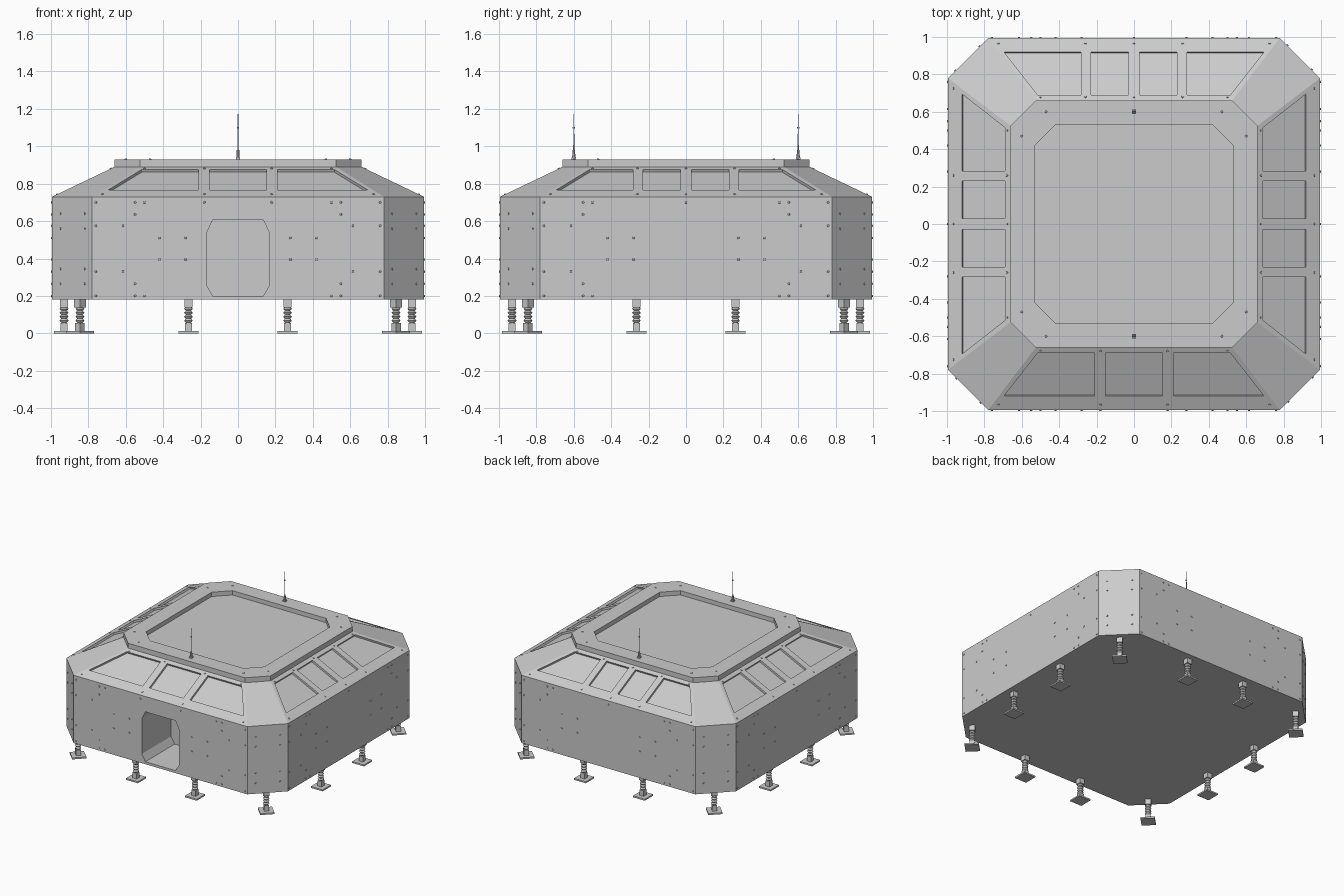
import bpy, bmesh, math
from mathutils import Matrix, Vector

cube = bpy.data.objects.get("Cube")
if cube:
    bpy.data.objects.remove(cube, do_unlink=True)

GREY = (0.6, 0.6, 0.6, 1)
mat = bpy.data.materials.new("panel grey")
mat.use_nodes = True
mat.diffuse_color = GREY
mat.node_tree.nodes["Principled BSDF"].inputs["Base Color"].default_value = GREY

# Main sizes: half width and half length of the straight edge
WALL, WALL_CUT = 0.995, 0.78
RIM, RIM_CUT = 0.66, 0.525
FLOOR, EAVE, SHOULDER, ROOF = 0.18, 0.73, 0.89, 0.93
SLOPE = (SHOULDER - EAVE) / (WALL - RIM)
SLOPE_NORMAL = Vector((0, -SLOPE, 1)).normalized()


def finish(name, bm):
    bmesh.ops.recalc_face_normals(bm, faces=bm.faces)
    mesh = bpy.data.meshes.new(name)
    bm.to_mesh(mesh)
    bm.free()
    mesh.materials.append(mat)
    ob = bpy.data.objects.new(name, mesh)
    bpy.context.collection.objects.link(ob)
    return ob


def octagon(half, cut, z):
    quarter = [Vector((-cut, -half, z)), Vector((cut, -half, z))]
    return [Matrix.Rotation(k * math.pi / 2, 3, 'Z') @ p for k in range(4) for p in quarter]


def loft(bm, rings):
    """Join rings of equal length into a closed solid."""
    loops = [[bm.verts.new(p) for p in ring] for ring in rings]
    n = len(loops[0])
    for a, b in zip(loops, loops[1:]):
        for i in range(n):
            j = (i + 1) % n
            bm.faces.new((a[i], a[j], b[j], b[i]))
    bm.faces.new(loops[0])
    bm.faces.new(loops[-1])


def on_slope(u, r):
    """Point on the front sloped panel, r being its distance from the centre."""
    return Vector((u, -r, EAVE + (WALL - r) * SLOPE))


def box(bm, size, centre):
    bmesh.ops.create_cube(bm, size=1, matrix=Matrix.Translation(centre) @ Matrix.Diagonal((*size, 1)))


def cylinder(bm, r1, r2, z1, z2, sides=10, at=(0, 0)):
    bmesh.ops.create_cone(bm, cap_ends=True, segments=sides, radius1=r1, radius2=r2, depth=z2 - z1,
                          matrix=Matrix.Translation((at[0], at[1], (z1 + z2) / 2)))


# Eight-sided hull
bm = bmesh.new()
loft(bm, [octagon(WALL, WALL_CUT, FLOOR), octagon(WALL, WALL_CUT, EAVE),
          octagon(RIM, RIM_CUT, SHOULDER), octagon(RIM, RIM_CUT, ROOF)])
hull = finish("hull", bm)

# Cutter for the roof recess, doorway and windows
bm = bmesh.new()
loft(bm, [octagon(0.53, 0.42, ROOF - 0.035), octagon(0.53, 0.42, ROOF + 0.1)])

door = [(-0.135, 0.2), (0.135, 0.2), (0.167, 0.255), (0.167, 0.54),
        (0.135, 0.605), (-0.135, 0.605), (-0.167, 0.54), (-0.167, 0.255)]
loft(bm, [[Vector((x, y, z)) for x, z in door] for y in (-1.1, -0.62)])

OUT, IN = 0.92, 0.69
for side in range(4):
    turn = Matrix.Rotation(side * math.pi / 2, 3, 'Z')
    inner = 0.212 if side == 0 else 0.283
    panes = []
    for s in (-1, 1):
        panes.append([(s * inner, OUT), (s * 0.695, OUT), (s * 0.515, IN), (s * inner, IN)])
    spans = [(-0.153, 0.153)] if side == 0 else [(-0.23, -0.03), (0.03, 0.23)]
    panes += [[(a, OUT), (b, OUT), (b, IN), (a, IN)] for a, b in spans]
    for pane in panes:
        loft(bm, [[turn @ (on_slope(u, r) + SLOPE_NORMAL * d) for u, r in pane]
                  for d in (-0.016, 0.03)])
cutter = finish("opening_cutter", bm)
cutter.hide_render = True

mod = hull.modifiers.new("openings", 'BOOLEAN')
mod.operation = 'DIFFERENCE'
mod.solver = 'EXACT'
mod.object = cutter
bpy.context.view_layer.objects.active = hull
bpy.ops.object.modifier_apply(modifier=mod.name)
bpy.data.objects.remove(cutter, do_unlink=True)

# Rivets on walls, corners, slopes and roof rim
bm = bmesh.new()


def rivet(point, normal):
    rot = normal.to_track_quat('Z', 'Y').to_matrix().to_4x4()
    bmesh.ops.create_cone(bm, cap_ends=True, segments=8, radius1=0.008, radius2=0.005, depth=0.008,
                          matrix=Matrix.Translation(point) @ rot)


wall_rows = {0.7: (0.76, 0.55, 0.5), 0.635: (0.55,), 0.575: (0.76, 0.615), 0.51: (0.42, 0.28),
             0.395: (0.42, 0.28), 0.33: (0.76, 0.615), 0.265: (0.55,), 0.2: (0.76, 0.55, 0.5)}
FRONT = Vector((0, -1, 0))
for side in range(4):
    turn = Matrix.Rotation(side * math.pi / 2, 3, 'Z')
    for z, row in wall_rows.items():
        for u in row:
            for s in (-1, 1):
                rivet(turn @ Vector((s * u, -WALL, z)), turn @ FRONT)
    bars = (-0.18, 0.18) if side == 0 else (-0.26, 0, 0.26)
    for u in (bars if side == 0 else (0,)):
        rivet(turn @ Vector((u, -WALL, 0.7)), turn @ FRONT)
    for r, end in ((0.967, 0.725), (0.68, 0.5)):
        for u in (-end, *bars, end):
            rivet(turn @ on_slope(u, r), turn @ SLOPE_NORMAL)
    for x in (0.825, 0.955):
        for z in (0.64, 0.56, 0.345, 0.265):
            rivet(turn @ Vector((x, x - WALL - WALL_CUT, z)), turn @ Vector((1, -1, 0)).normalized())
    for u in (-0.47, 0.47):
        rivet(turn @ Vector((u, -0.6, ROOF)), Vector((0, 0, 1)))
finish("rivets", bm)


# Levelling feet: pad, post, ribbed bellows and mounting block
def foot(name, x, y, angle):
    bm = bmesh.new()
    box(bm, (0.106, 0.106, 0.012), (0, 0, 0.006))
    box(bm, (0.036, 0.036, 0.045), (0, 0, 0.034))
    cylinder(bm, 0.013, 0.013, 0.05, 0.15)
    for i in range(4):
        z = 0.058 + i * 0.021
        cylinder(bm, 0.016, 0.024, z, z + 0.01)
        cylinder(bm, 0.024, 0.016, z + 0.01, z + 0.02)
    box(bm, (0.044, 0.044, 0.042), (0, 0, 0.16))
    ob = finish(name, bm)
    ob.location = (x, y, 0)
    ob.rotation_euler.z = angle


for side, label in enumerate(("front", "left", "back", "right")):
    angle = side * math.pi / 2
    turn = Matrix.Rotation(angle, 3, 'Z')
    for i, (u, r, extra) in enumerate(((-0.265, 0.93, 0), (0.265, 0.93, 0), (0.845, 0.845, math.pi / 4))):
        p = turn @ Vector((u, -r, 0))
        foot(f"{label}_foot_{i + 1}", p.x, p.y, angle + extra)

# Whip antennas on the roof rim
for name, y in (("front_antenna", -0.6), ("back_antenna", 0.6)):
    bm = bmesh.new()
    box(bm, (0.024, 0.024, 0.01), (0, y, ROOF + 0.004))
    cylinder(bm, 0.009, 0.007, ROOF, 0.98, 8, (0, y))
    cylinder(bm, 0.003, 0.002, 0.97, 1.172, 6, (0, y))
    cylinder(bm, 0.006, 0.006, 1.095, 1.103, 6, (0, y))
    finish(name, bm)
